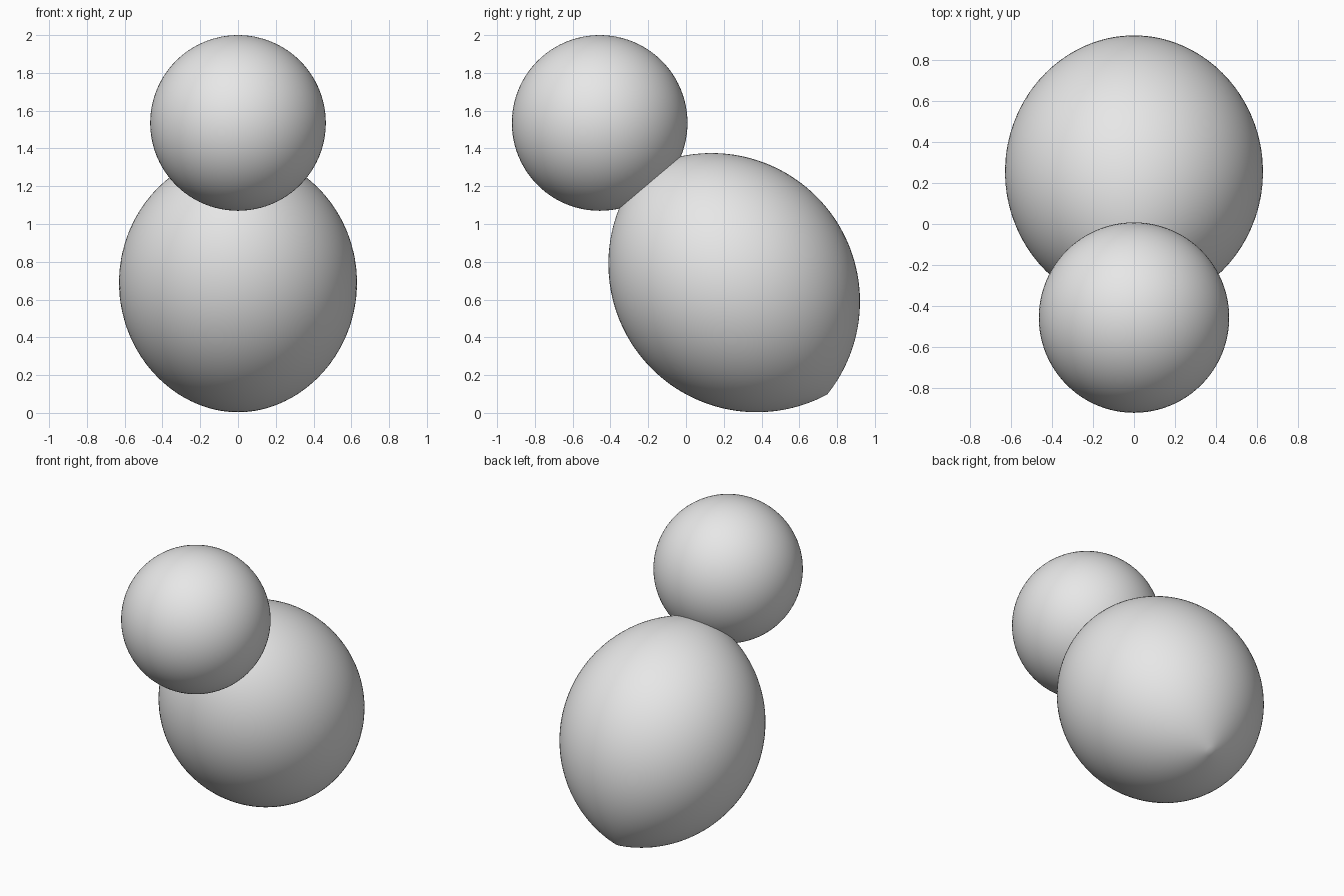
import bpy
import bmesh
from math import asin, cos, sin, pi
from mathutils import Matrix, Vector

default = bpy.data.objects.get("Cube")
if default:
    bpy.data.objects.remove(default, do_unlink=True)

GREY = (0.8, 0.8, 0.8, 1.0)
grey = bpy.data.materials.new("plain_grey")
grey.use_nodes = True
grey.diffuse_color = GREY
grey.node_tree.nodes["Principled BSDF"].inputs["Base Color"].default_value = GREY


def add_object(name, bm):
    """Turn a bmesh into a smooth grey object."""
    bmesh.ops.recalc_face_normals(bm, faces=bm.faces)
    for face in bm.faces:
        face.smooth = True
    mesh = bpy.data.meshes.new(name)
    bm.to_mesh(mesh)
    bm.free()
    mesh.materials.append(grey)
    obj = bpy.data.objects.new(name, mesh)
    bpy.context.collection.objects.link(obj)
    return obj


# Head: round ball
bm = bmesh.new()
bmesh.ops.create_uvsphere(bm, u_segments=96, v_segments=48, radius=0.465)
head = add_object("head", bm)
head.location = (0, -0.457, 1.535)

# Body: lemon shape, a circular arc spun around its long axis
half_length, girth = 0.77, 0.63
offset = (half_length ** 2 - girth ** 2) / (2 * girth)
arc_radius = girth + offset
sweep = asin(half_length / arc_radius)
steps = 64

bm = bmesh.new()
profile = []
for i in range(steps + 1):
    angle = sweep * (2 * i / steps - 1)
    radius = max(arc_radius * cos(angle) - offset, 0)
    profile.append(bm.verts.new((radius, 0, arc_radius * sin(angle) + half_length)))
edges = [bm.edges.new(pair) for pair in zip(profile, profile[1:])]
bmesh.ops.spin(bm, geom=profile + edges, cent=(0, 0, 0), axis=(0, 0, 1),
               angle=2 * pi, steps=96, use_merge=False)
bmesh.ops.remove_doubles(bm, verts=bm.verts, dist=0.0005)

# Lean the body from its rear tip up towards the head
tip = Vector((0, 0.748, 0.098))
lean = Vector((0, -0.64, 0.768)).to_track_quat("Z", "Y").to_matrix().to_4x4()
bmesh.ops.transform(bm, matrix=Matrix.Translation(tip) @ lean, verts=bm.verts)
add_object("body", bm)
